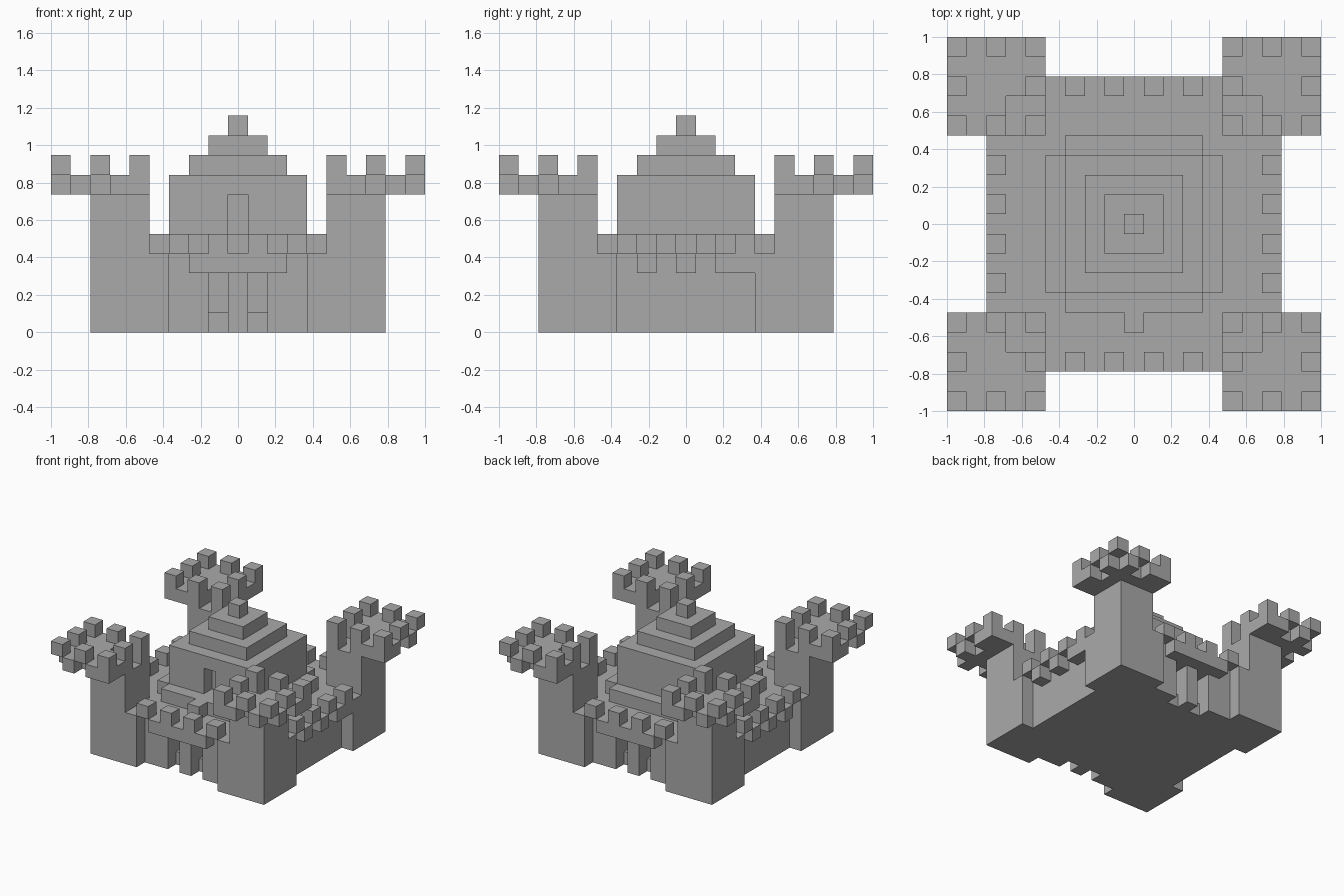
import bpy, bmesh
from mathutils import Matrix, Vector

if "Cube" in bpy.data.objects:
    bpy.data.objects.remove(bpy.data.objects["Cube"], do_unlink=True)

U = 2 / 19  # edge of one block; cells are counted from the centre

stone = bpy.data.materials.new("grey_stone")
stone.use_nodes = True
stone.diffuse_color = (0.4, 0.4, 0.4, 1)
stone.node_tree.nodes["Principled BSDF"].inputs["Base Color"].default_value = (0.4, 0.4, 0.4, 1)


def build(name, boxes):
    """Each box is (first, last) cell in x, in y, then bottom and top in z."""
    bm = bmesh.new()
    for (x0, x1), (y0, y1), (z0, z1) in boxes:
        size = Vector((abs(x1 - x0) + 1, abs(y1 - y0) + 1, z1 - z0)) * U
        mid = Vector((x0 + x1, y0 + y1, z0 + z1)) * U / 2
        bmesh.ops.create_cube(bm, size=1, matrix=Matrix.Translation(mid) @ Matrix.Diagonal(size).to_4x4())
    mesh = bpy.data.meshes.new(name)
    bm.to_mesh(mesh)
    bm.free()
    mesh.materials.append(stone)
    obj = bpy.data.objects.new(name, mesh)
    bpy.context.collection.objects.link(obj)
    return obj


def cell(x, y, z0, z1):
    return ((x, x), (y, y), (z0, z1))


# Solid middle of the castle, up to the courtyard floor
build("courtyard", [((-6, 6), (-4, 4), (0, 4))])

for side, s in (("front", -1), ("back", 1)):
    # Gate wall with two tall recesses beside a central pier
    rows = (5 * s, 6 * s)
    build(side + "_wall", [((-6, 6), rows, (3, 4)),
                           ((-6, -2), rows, (0, 3)),
                           ((0, 0), rows, (0, 3)),
                           ((2, 6), rows, (0, 3)),
                           cell(-1, 5 * s, 0, 1), cell(1, 5 * s, 0, 1)])
    # Overhanging course and battlements
    build(side + "_overhang", [((-2, 2), (7 * s, 7 * s), (3, 4))])
    build(side + "_battlements", [cell(c, 7 * s, 4, 5) for c in (-3, -1, 1, 3)])

for side, s in (("left", 1), ("right", -1)):
    # Side walls with alternating brackets and battlements
    brackets = (-2, 0, 2, 3) if s > 0 else (-2, 0, 2)
    build(side + "_wall", [((5 * s, 6 * s), (-6, 6), (0, 4))])
    build(side + "_brackets", [cell(7 * s, c, 3, 4) for c in brackets])
    build(side + "_battlements", [cell(7 * s, c, 4, 5) for c in (-3, -1, 1, 3)])

# Corner towers
for sx in (-1, 1):
    for sy in (-1, 1):
        name = ("front" if sy < 0 else "back") + ("_left" if sx > 0 else "_right") + "_tower"
        build(name + "_body", [((4 * sx, 7 * sx), (4 * sy, 7 * sy), (0, 4)),
                               ((5 * sx, 7 * sx), (5 * sy, 7 * sy), (4, 7))])
        crown, merlons = [], []
        for a in range(5, 10):
            for b in range(5, 10):
                on_rim = 9 in (a, b)
                gap = on_rim and a % 2 == b % 2 == 1 and 5 not in (a, b)
                stair = a < 7 and b < 7 and (a, b) != (5, 5)
                if not gap and not stair:
                    crown.append(cell(a * sx, b * sy, 7, 8))
                if (on_rim or 5 in (a, b)) and a % 2 and b % 2:
                    merlons.append(cell(a * sx, b * sy, 8, 9))
        build(name + "_crown", crown)
        build(name + "_merlons", merlons)

# Keep on a stepped plinth, with a recessed doorway
build("keep_plinth", [((-4, 4), (-3, 3), (4, 5)), ((-3, 3), (-4, 4), (4, 5))])
build("door_step", [cell(0, -5, 4, 5)])
build("keep", [((-3, 3), (-2, 3), (5, 8)),
               ((-3, -1), (-3, -3), (5, 8)),
               ((1, 3), (-3, -3), (5, 8)),
               cell(0, -3, 7, 8)])
build("keep_roof", [((-n, n), (-n, n), (10 - n, 11 - n)) for n in range(3)])
